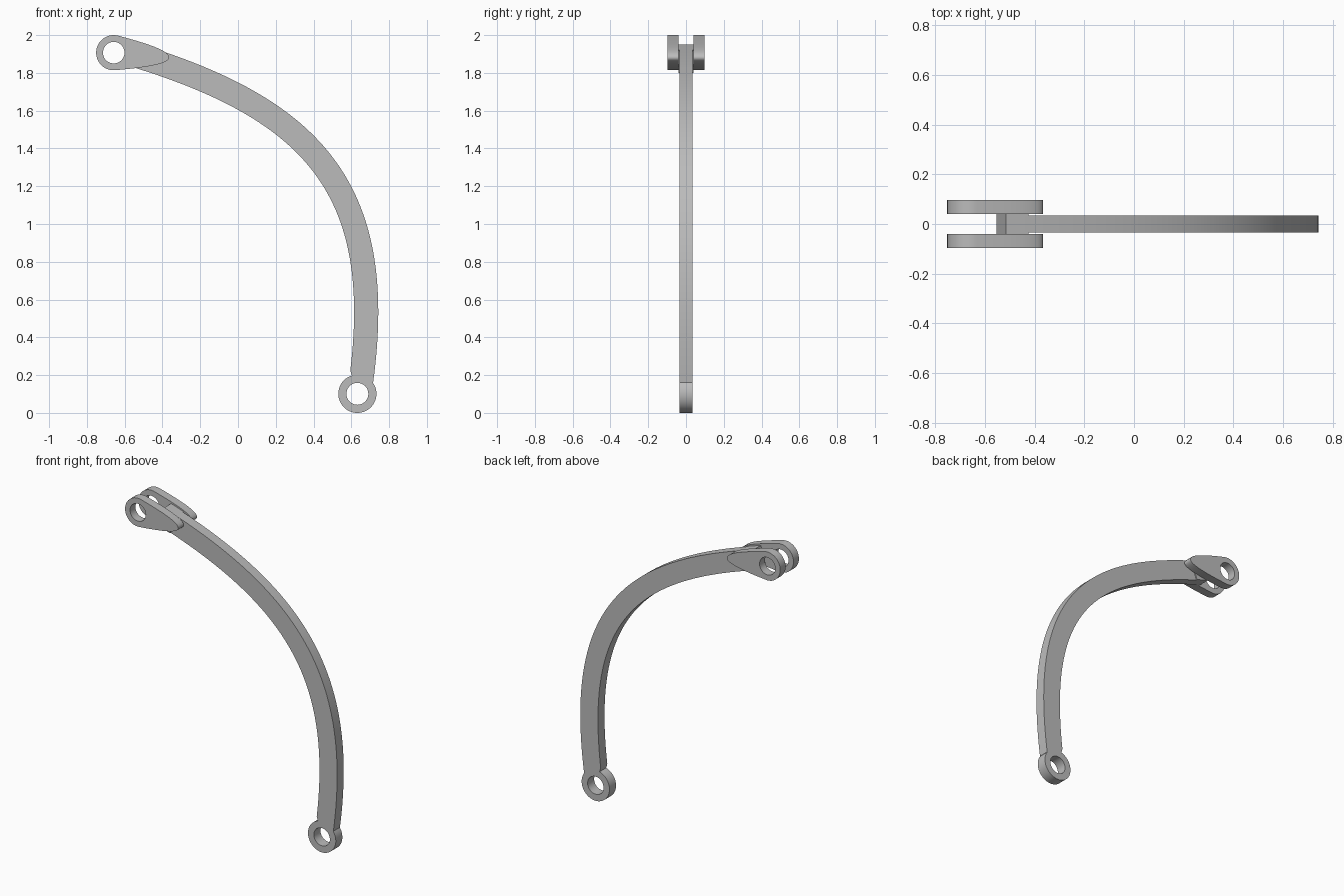
import bpy
import bmesh
import math
from mathutils import Vector, Matrix
from mathutils.geometry import interpolate_bezier

cube = bpy.data.objects.get("Cube")
if cube:
    bpy.data.objects.remove(cube, do_unlink=True)

grey = bpy.data.materials.new("plain grey")
grey.use_nodes = True
grey.diffuse_color = (0.5, 0.5, 0.5, 1)
grey.node_tree.nodes["Principled BSDF"].inputs["Base Color"].default_value = (0.5, 0.5, 0.5, 1)


def arc(centre, radius, a0, a1, n):
    """Points on an arc in the x-z plane, angles in radians."""
    return [centre + radius * Vector((math.cos(a), math.sin(a)))
            for a in (a0 + (a1 - a0) * i / n for i in range(n + 1))]


def bezier(p0, p1, p2, p3, n):
    return interpolate_bezier(Vector(p0), Vector(p1), Vector(p2), Vector(p3), n)


def plate(name, loops, y0, y1):
    """Extrude x-z outlines (the first is the rim, the rest are holes) from y0 to y1."""
    curve = bpy.data.curves.new(name, "CURVE")
    curve.dimensions = "2D"
    curve.fill_mode = "BOTH"
    curve.extrude = (y1 - y0) / 2
    for pts in loops:
        spline = curve.splines.new("POLY")
        spline.points.add(len(pts) - 1)
        for point, p in zip(spline.points, pts):
            point.co = (p.x, p.y, 0, 1)
        spline.use_cyclic_u = True
    helper = bpy.data.objects.new(name + "_outline", curve)
    mesh = bpy.data.meshes.new_from_object(helper)
    bpy.data.objects.remove(helper)
    bpy.data.curves.remove(curve)

    # Stand the plate upright and weld it
    mesh.transform(Matrix.Translation((0, (y0 + y1) / 2, 0)) @ Matrix.Rotation(math.pi / 2, 4, "X"))
    bm = bmesh.new()
    bm.from_mesh(mesh)
    bmesh.ops.remove_doubles(bm, verts=bm.verts, dist=1e-5)
    bmesh.ops.recalc_face_normals(bm, faces=bm.faces)
    bm.to_mesh(mesh)
    bm.free()
    mesh.name = name
    mesh.materials.clear()
    mesh.materials.append(grey)
    obj = bpy.data.objects.new(name, mesh)
    bpy.context.collection.objects.link(obj)
    bpy.ops.object.select_all(action="DESELECT")
    obj.select_set(True)
    bpy.context.view_layer.objects.active = obj
    bpy.ops.object.shade_smooth_by_angle(angle=math.radians(30))
    return obj


# Curved arm: both edges are offset from one centre line
HALF_WIDTH = 0.064
centre_line = bezier((-0.533, 1.89), (0.422, 1.595), (0.80, 1.16), (0.645, 0.12), 64)
outer, inner = [], []
for i, p in enumerate(centre_line):
    d = (centre_line[min(i + 1, 63)] - centre_line[max(i - 1, 0)]).normalized()
    normal = Vector((-d.y, d.x))
    outer.append(p + normal * HALF_WIDTH)
    inner.append(p - normal * HALF_WIDTH)

# Round eye at the lower end, joined to the arm in one outline
eye, EYE_R = Vector((0.632, 0.101)), 0.101
arm_outer = [p for p in outer if (p - eye).length > EYE_R]
arm_inner = [p for p in inner if (p - eye).length > EYE_R]
a_start = math.atan2(*(arm_outer[-1] - eye).yx)
a_end = math.atan2(*(arm_inner[-1] - eye).yx) - 2 * math.pi
rim = arm_outer + arc(eye, EYE_R, a_start, a_end, 44) + arm_inner[::-1]
plate("curved_arm", [rim, arc(eye, 0.058, 0, 2 * math.pi, 40)[:-1]], -0.034, 0.034)

# Teardrop fork plates at the upper end, with spacers against the arm
pin = Vector((-0.658, 1.907))
teardrop = arc(pin, 0.093, math.radians(75), math.radians(275), 32)
tip = (-0.365, 1.88)
teardrop += bezier(teardrop[-1], (-0.47, 1.83), (-0.365, 1.85), tip, 16)[1:]
teardrop += bezier(tip, (-0.365, 1.91), (-0.42, 1.94), teardrop[0], 16)[1:-1]
pin_hole = arc(pin, 0.057, 0, 2 * math.pi, 40)[:-1]
n = sum(p.x < -0.38 for p in outer)
spacer = outer[:n] + inner[:n][::-1]

for side, s in (("front", -1), ("back", 1)):
    plate(side + "_fork_plate", [teardrop, pin_hole], *sorted((s * 0.041, s * 0.097)))
    plate(side + "_fork_spacer", [spacer], *sorted((s * 0.034, s * 0.041)))
